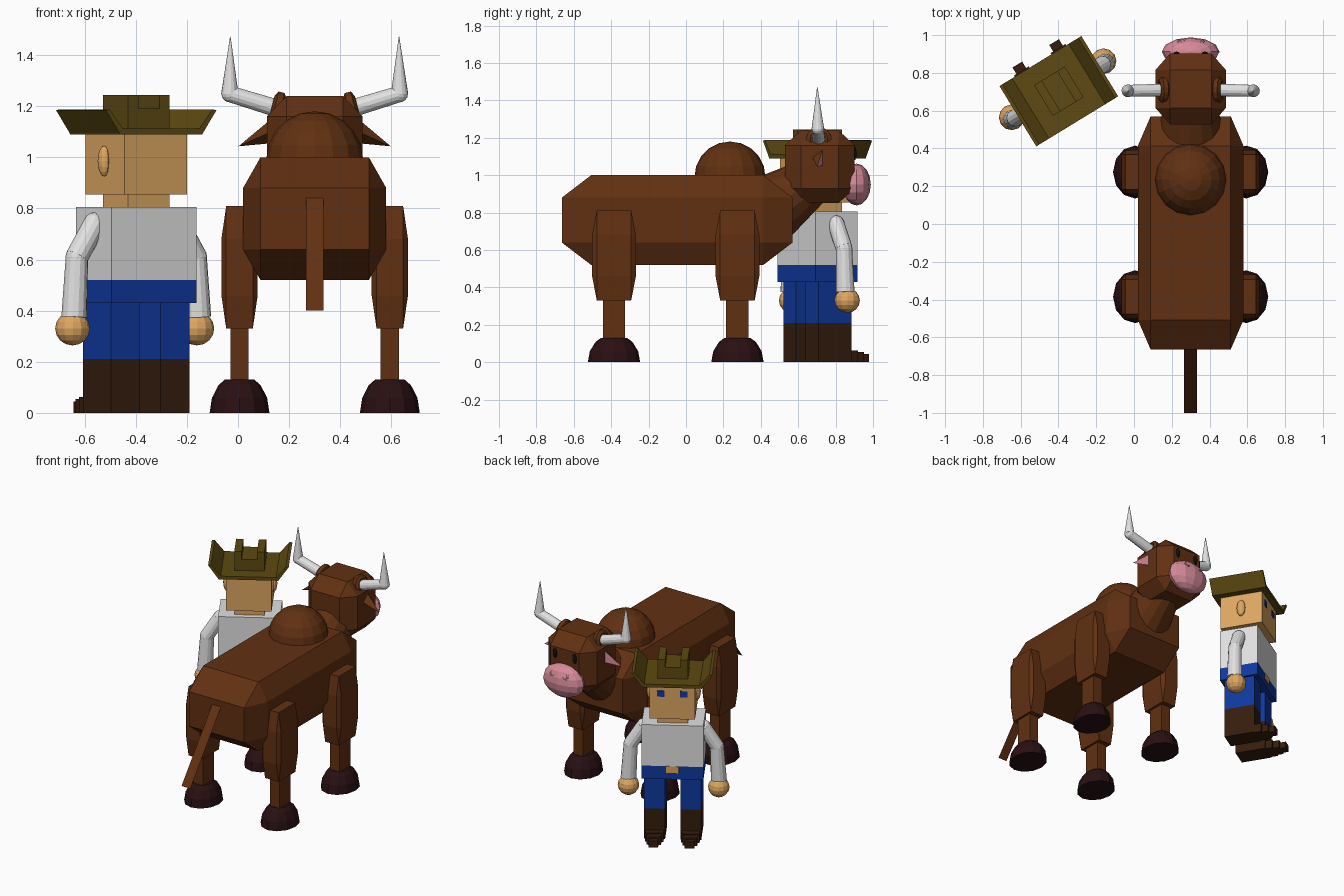
import bpy, bmesh
from math import radians
from itertools import product
from mathutils import Matrix, Vector

if "Cube" in bpy.data.objects:
    bpy.data.objects.remove(bpy.data.objects["Cube"])


def material(name, *rgb):
    m = bpy.data.materials.new(name)
    m.use_nodes = True
    m.diffuse_color = (*rgb, 1)
    bsdf = m.node_tree.nodes["Principled BSDF"]
    bsdf.inputs["Base Color"].default_value = (*rgb, 1)
    bsdf.inputs["Roughness"].default_value = 0.9
    return m


HIDE = material("brown hide", .12, .03, .006)
HOOF = material("dark hoof", .022, .005, .006)
PINK = material("pink", .68, .26, .32)
WHITE = material("light grey", .75, .75, .75)
BLACK = material("black", .004, .004, .004)
BLUE = material("trouser blue", .005, .04, .34)
SKIN = material("skin", .72, .38, .12)
HAT = material("olive hat", .11, .068, .006)
BOOT = material("boot brown", .035, .012, .004)

BULL = Matrix.Translation((.3, 0, 0))
MAN = Matrix.Translation((-.398, .703, 0)) @ Matrix.Rotation(radians(31.4), 4, 'Z')


def finish(name, bm, frame, *mats):
    bmesh.ops.recalc_face_normals(bm, faces=bm.faces)
    bm.transform(frame)
    mesh = bpy.data.meshes.new(name)
    bm.to_mesh(mesh)
    bm.free()
    ob = bpy.data.objects.new(name, mesh)
    bpy.context.collection.objects.link(ob)
    for m in mats:
        mesh.materials.append(m)
    return ob


def hull(name, points, frame, *mats):
    bm = bmesh.new()
    for p in points:
        bm.verts.new(p)
    bmesh.ops.convex_hull(bm, input=bm.verts[:])
    bmesh.ops.dissolve_limit(bm, angle_limit=.01, verts=bm.verts[:], edges=bm.edges[:])
    return finish(name, bm, frame, *mats)


def box(name, lo, hi, frame, mat):
    return hull(name, list(product(*zip(lo, hi))), frame, mat)


def chamfered(name, centre, full, inner, frame, mat):
    """Box with all edges and corners cut off."""
    points = []
    for signs in product((-1, 1), repeat=3):
        for axis in range(3):
            size = [full[i] if i == axis else inner[i] for i in range(3)]
            points.append([c + s * d for c, s, d in zip(centre, signs, size)])
    return hull(name, points, frame, mat)


def ball(name, centre, radii, frame, mat, u=16, v=10):
    bm = bmesh.new()
    bmesh.ops.create_uvsphere(bm, u_segments=u, v_segments=v, radius=1)
    place = Matrix.Translation(centre) @ Matrix.Diagonal((*radii, 1))
    return finish(name, bm, frame @ place, mat)


def rod(name, a, b, r1, r2, frame, mat, sides=14):
    a, b = Vector(a), Vector(b)
    bm = bmesh.new()
    bmesh.ops.create_cone(bm, cap_ends=True, segments=sides, radius1=r1,
                          radius2=r2, depth=(b - a).length)
    turn = (b - a).to_track_quat('Z', 'Y').to_matrix().to_4x4()
    return finish(name, bm, frame @ Matrix.Translation((a + b) / 2) @ turn, mat)


def ring(name, centre, axis, major, minor, frame, mat):
    """Torus made by spinning a small circle."""
    bm = bmesh.new()
    bmesh.ops.create_circle(bm, segments=6, radius=minor,
                            matrix=Matrix.Translation((major, 0, 0)) @ Matrix.Rotation(radians(90), 4, 'X'))
    bmesh.ops.spin(bm, geom=bm.verts[:] + bm.edges[:], cent=(0, 0, 0), axis=(0, 0, 1),
                   angle=radians(360), steps=14, use_merge=True)
    bmesh.ops.remove_doubles(bm, verts=bm.verts[:], dist=.0005)
    turn = Vector(axis).to_track_quat('Z', 'Y').to_matrix().to_4x4()
    return finish(name, bm, frame @ Matrix.Translation(centre) @ turn, mat)


# Bull: trunk, hump, neck and head
chamfered("bull_body", (0, -.047, .76), (.28, .617, .24), (.212, .46, .12), BULL, HIDE)
ball("bull_hump", (0, .235, .99), (.19, .19, .19), BULL, HIDE)
rod("bull_neck", (0, .42, .8), (0, .66, .96), .195, .13, BULL, HIDE, 16)
chamfered("bull_head", (0, .715, 1.045), (.187, .187, .195), (.11, .1, .115), BULL, HIDE)
ball("bull_muzzle", (0, .912, .95), (.153, .076, .112), BULL, PINK, 12, 8)

# Flat tail strip
bm = bmesh.new()
bm.faces.new([bm.verts.new(p) for p in ((-.034, -.66, .845), (.034, -.66, .845),
                                        (.034, -1, .4), (-.034, -1, .4))])
finish("bull_tail", bm, BULL, HIDE)

for side, s in (("left", 1), ("right", -1)):
    # Legs with domed hooves
    for end, y in (("front", .275), ("hind", -.385)):
        x = s * .294
        tag = f"{end}_{side}"
        chamfered(f"bull_thigh_{tag}", (x, y, .57), (.071, .117, .24), (.052, .092, .11), BULL, HIDE)
        box(f"bull_shin_{tag}", (x - .036, y - .06, .1), (x + .036, y + .06, .35), BULL, HIDE)
        bm = bmesh.new()
        bmesh.ops.create_uvsphere(bm, u_segments=12, v_segments=8, radius=1)
        for z, up in ((0, False), (.85, True)):
            n = (0, 0, 1 if up else -1)
            cut = bmesh.ops.bisect_plane(bm, geom=bm.verts[:] + bm.edges[:] + bm.faces[:],
                                         plane_co=(0, 0, z), plane_no=n, clear_outer=True)
            rim = [e for e in cut["geom_cut"] if isinstance(e, bmesh.types.BMEdge)]
            bmesh.ops.contextual_create(bm, geom=rim)
        finish(f"bull_hoof_{tag}", bm, BULL @ Matrix.Translation((x, y, 0))
               @ Matrix.Diagonal((.117, .14, .153, 1)), HOOF)

    # Horn with its collar
    bend = (s * .332, .705, 1.248)
    ring(f"bull_horn_collar_{side}", (s * .145, .71, 1.19), (s, 0, .25), .047, .024, BULL, HIDE)
    rod(f"bull_horn_base_{side}", (s * .11, .71, 1.18), bend, .035, .032, BULL, WHITE)
    ball(f"bull_horn_bend_{side}", bend, (.033, .033, .033), BULL, WHITE, 12, 8)
    rod(f"bull_horn_tip_{side}", bend, (s * .33, .702, 1.472), .034, .001, BULL, WHITE)

    # Ear, pink on the forward face
    ear = hull(f"bull_ear_{side}", [(s * .17, .675, 1.1), (s * .17, .735, 1.15),
                                    (s * .17, .735, 1.055), (s * .298, .70, 1.043)], BULL, HIDE, PINK)
    for f in ear.data.polygons:
        f.material_index = int(f.normal.y > .5)

    # Eye and nostril
    ball(f"bull_eye_{side}", (s * .075, .897, 1.115), (.018, .016, .038), BULL, BLACK, 10, 6)
    ring(f"bull_nostril_{side}", (s * .05, .965, 1.005), (0, 1, .6), .016, .007, BULL, PINK)

# Man: trunk and head
box("man_shirt", (-.195, -.132, .52), (.195, .132, .805), MAN, WHITE)
box("man_hips", (-.195, -.132, .43), (.195, .132, .52), MAN, BLUE)
box("man_buckle", (-.04, .13, .475), (.04, .137, .52), MAN, SKIN)
box("man_neck", (-.095, -.095, .8), (.095, .095, .86), MAN, SKIN)
box("man_head", (-.143, -.146, .855), (.143, .146, 1.1), MAN, SKIN)

# Hat with turned-up sides and a creased crown
box("hat_brim", (-.19, -.187, 1.09), (.19, .187, 1.112), MAN, HAT)
box("hat_crown", (-.095, -.095, 1.1), (.095, .095, 1.19), MAN, HAT)

for side, s in (("left", -1), ("right", 1)):
    flap = [(.188, 1.09), (.254, 1.185), (.236, 1.187), (.175, 1.112)]
    hull(f"hat_flap_{side}", [(s * x, y, z) for x, z in flap for y in (-.187, .187)], MAN, HAT)
    xs = sorted((s * .048, s * .095))
    box(f"hat_ridge_{side}", (xs[0], -.095, 1.18), (xs[1], .095, 1.243), MAN, HAT)

    # Face
    ball(f"man_ear_{side}", (s * .147, 0, .985), (.024, .03, .06), MAN, SKIN, 12, 8)
    box(f"man_eye_{side}", (s * .073 - .023, .144, 1.01), (s * .073 + .023, .151, 1.05), MAN, BLUE)

    # Trouser leg, boot and stepped toe
    xs = sorted((s * .048, s * .18))
    box(f"man_leg_{side}", (xs[0], -.104, .21), (xs[1], .104, .44), MAN, BLUE)
    box(f"man_boot_{side}", (xs[0], -.104, 0), (xs[1], .104, .21), MAN, BOOT)
    for i, (half, reach, top) in enumerate(((.058, .15, .062), (.046, .195, .055), (.03, .235, .045))):
        box(f"man_toe_{side}_{i + 1}", (s * .114 - half, .1, 0), (s * .114 + half, reach, top), MAN, BOOT)

    # Arm and hand
    shoulder, elbow, wrist = (s * .19, 0, .74), (s * .272, 0, .61), (s * .285, 0, .375)
    ball(f"man_shoulder_{side}", shoulder, (.045, .045, .045), MAN, WHITE, 12, 8)
    rod(f"man_upper_arm_{side}", shoulder, elbow, .045, .045, MAN, WHITE)
    ball(f"man_elbow_{side}", elbow, (.045, .045, .045), MAN, WHITE, 12, 8)
    rod(f"man_forearm_{side}", elbow, wrist, .044, .05, MAN, WHITE)
    ball(f"man_hand_{side}", (s * .285, .012, .33), (.068, .068, .066), MAN, SKIN, 12, 8)
